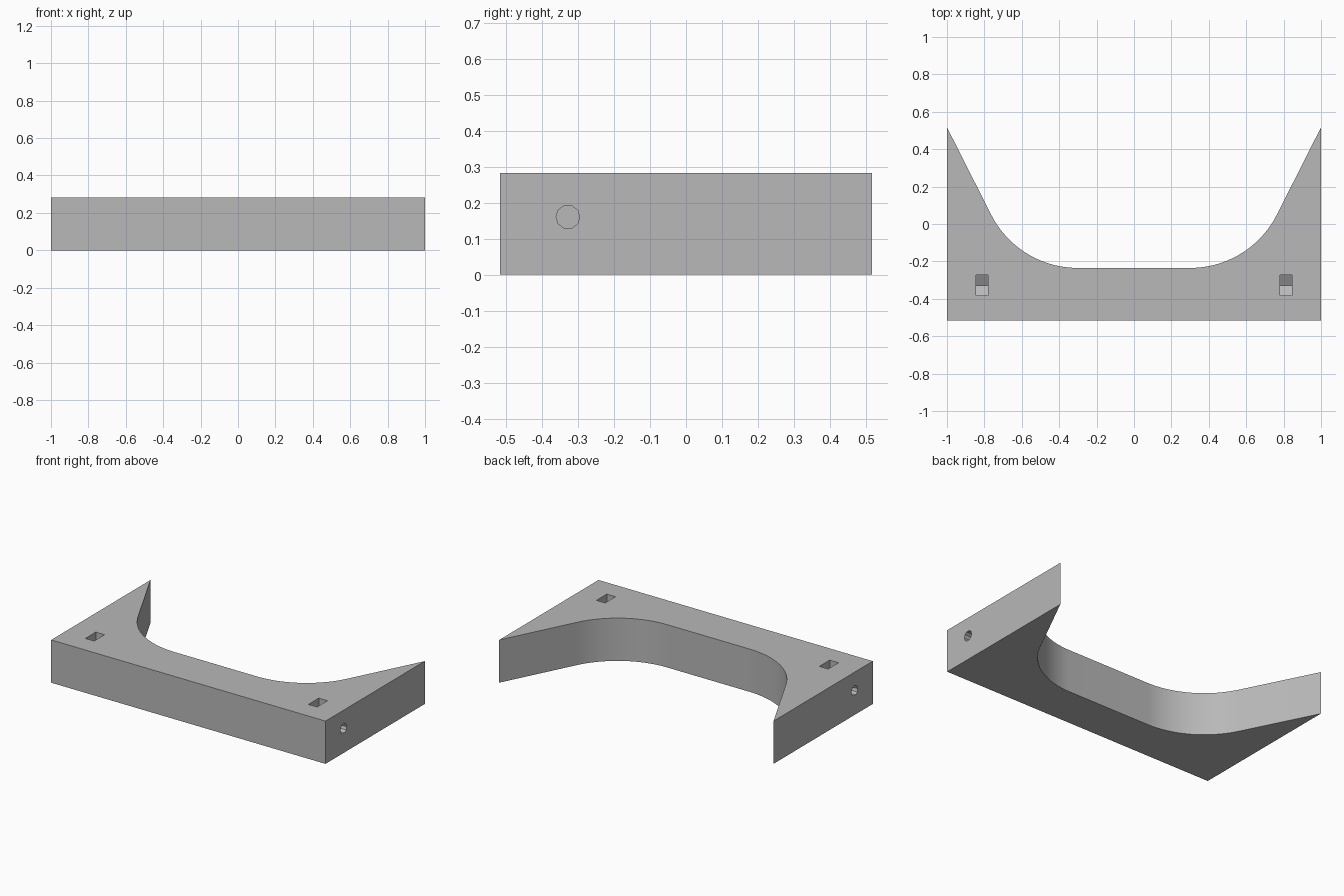
import bpy, bmesh, math
from mathutils import Vector

cube = bpy.data.objects.get("Cube")
if cube:
    bpy.data.objects.remove(cube, do_unlink=True)

HEIGHT, HALF_Y = 0.282, 0.517
HOLE_Y, HOLE_Z = -0.328, 0.16

grey = bpy.data.materials.new("plain grey")
grey.use_nodes = True
colour = (0.48, 0.48, 0.48, 1)
grey.diffuse_color = colour
grey.node_tree.nodes["Principled BSDF"].inputs["Base Color"].default_value = colour


def prism(name, points, direction):
    """Closed solid made by sweeping a flat outline along a direction."""
    bm = bmesh.new()
    face = bm.faces.new([bm.verts.new(p) for p in points])
    swept = bmesh.ops.extrude_face_region(bm, geom=[face])["geom"]
    verts = [g for g in swept if isinstance(g, bmesh.types.BMVert)]
    bmesh.ops.translate(bm, verts=verts, vec=Vector(direction))
    bmesh.ops.recalc_face_normals(bm, faces=bm.faces)
    mesh = bpy.data.meshes.new(name)
    bm.to_mesh(mesh)
    bm.free()
    mesh.materials.append(grey)
    obj = bpy.data.objects.new(name, mesh)
    bpy.context.collection.objects.link(obj)
    return obj


# Bracket outline: straight front, horn tips, tangent arcs into a flat saddle
radius, centre = 0.52, Vector((0.3, 0.285))
tip = Vector((1, HALF_Y))
reach = tip - centre
start = math.atan2(reach.y, reach.x) - math.acos(radius / reach.length)
steps = 24
right_half = [(1, -HALF_Y), tuple(tip)]
for i in range(steps + 1):
    a = start + (-math.pi / 2 - start) * i / steps
    right_half.append((centre.x + radius * math.cos(a),
                       centre.y + radius * math.sin(a)))
outline = right_half + [(-x, y) for x, y in reversed(right_half)]
bracket = prism("saddle_bracket", [(x, y, 0) for x, y in outline], (0, 0, HEIGHT))

# Nut pockets with pointed floors, and screw holes from the sides
cutters = []
flat = 0.054
edge = flat / math.sqrt(3)
for side, label in ((1, "left"), (-1, "right")):
    pocket = [(-flat, HEIGHT + 0.1), (-flat, HOLE_Z - edge), (0, HOLE_Z - 2 * edge),
              (flat, HOLE_Z - edge), (flat, HEIGHT + 0.1)]
    cutters.append(prism(label + "_nut_pocket_cutter",
                         [(side * 0.781, HOLE_Y + y, z) for y, z in pocket],
                         (side * 0.064, 0, 0)))
    ring = [math.tau * i / 10 for i in range(10)]
    cutters.append(prism(label + "_screw_hole_cutter",
                         [(side * 0.81, HOLE_Y + 0.033 * math.cos(a),
                           HOLE_Z + 0.033 * math.sin(a)) for a in ring],
                         (side * 0.3, 0, 0)))

# Cut the openings and bake the result
for cutter in cutters:
    cutter.hide_render = True
    mod = bracket.modifiers.new(cutter.name, "BOOLEAN")
    mod.operation = "DIFFERENCE"
    mod.solver = "EXACT"
    mod.object = cutter
bpy.context.view_layer.update()
baked = bpy.data.meshes.new_from_object(
    bracket.evaluated_get(bpy.context.evaluated_depsgraph_get()))
bracket.modifiers.clear()
bracket.data = baked
for cutter in cutters:
    bpy.data.objects.remove(cutter, do_unlink=True)

# Smooth the curved wall, keep the corners crisp
bpy.ops.object.select_all(action="DESELECT")
bracket.select_set(True)
bpy.context.view_layer.objects.active = bracket
bpy.ops.object.shade_smooth_by_angle(angle=math.radians(20))
